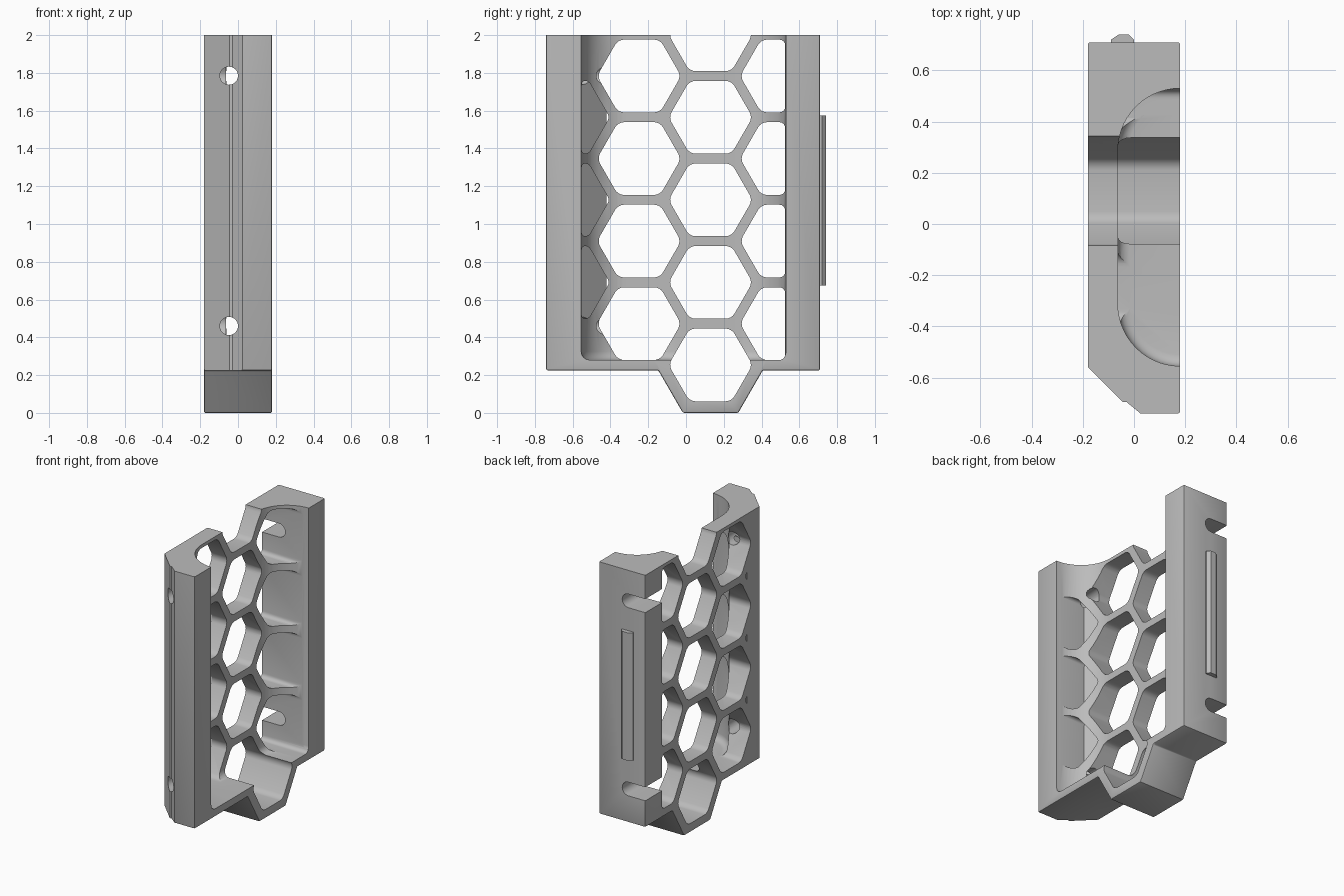
import bpy, bmesh, math
from mathutils import Vector

if "Cube" in bpy.data.objects:
    bpy.data.objects.remove(bpy.data.objects["Cube"])

grey = bpy.data.materials.new("plain grey")
grey.use_nodes = True
COLOUR = (0.5, 0.5, 0.5, 1)
grey.diffuse_color = COLOUR
grey.node_tree.nodes["Principled BSDF"].inputs["Base Color"].default_value = COLOUR

HALF = 0.18            # half thickness of the panel
PITCH = 0.437          # vertical hexagon spacing
HOLE = 0.1925          # half height of a hexagonal hole
COLUMN = PITCH * math.cos(math.pi / 6)
MID_Y, MID_Z = 0.13, 0.254


def prism(points, axis, low, high):
    """Extrude a 2D outline: (y, z) along x, (x, z) along y or (x, y) along z."""
    place = {"x": lambda a, b, t: (t, a, b),
             "y": lambda a, b, t: (a, t, b),
             "z": lambda a, b, t: (a, b, t)}[axis]
    bm = bmesh.new()
    face = bm.faces.new([bm.verts.new(place(a, b, low)) for a, b in points])
    new = bmesh.ops.extrude_face_region(bm, geom=[face])["geom"]
    shift = Vector(place(0, 0, high - low))
    bmesh.ops.translate(bm, vec=shift, verts=[v for v in new if isinstance(v, bmesh.types.BMVert)])
    bmesh.ops.recalc_face_normals(bm, faces=bm.faces)
    return bm


def finish(bm, name):
    bmesh.ops.recalc_face_normals(bm, faces=bm.faces)
    mesh = bpy.data.meshes.new(name)
    bm.to_mesh(mesh)
    bm.free()
    mesh.materials.append(grey)
    obj = bpy.data.objects.new(name, mesh)
    bpy.context.collection.objects.link(obj)
    return obj


def clip(bm, point, normal):
    """Remove everything on the normal's side and close the cut."""
    geom = bm.verts[:] + bm.edges[:] + bm.faces[:]
    bmesh.ops.bisect_plane(bm, geom=geom, plane_co=point, plane_no=normal, clear_outer=True)
    bmesh.ops.holes_fill(bm, edges=[e for e in bm.edges if e.is_boundary])


def bevel(bm, edges, width, segments):
    bmesh.ops.bevel(bm, geom=edges, offset=width, segments=segments,
                    profile=0.5, affect="EDGES", clamp_overlap=True)


def hexagon(y, z, half_height):
    r = half_height / math.cos(math.pi / 6)
    return [(y + r * math.cos(math.radians(a)), z + r * math.sin(math.radians(a)))
            for a in range(0, 360, 60)]


def arc(cx, cy, r, start, end, steps=14):
    return [(cx + r * math.cos(math.radians(start + (end - start) * i / steps)),
             cy + r * math.sin(math.radians(start + (end - start) * i / steps)))
            for i in range(steps + 1)]


def cut(target, bm):
    cutter = finish(bm, "cutter")
    cutter.hide_render = True
    mod = target.modifiers.new("cut", "BOOLEAN")
    mod.operation, mod.solver, mod.object = "DIFFERENCE", "EXACT", cutter
    bpy.context.view_layer.objects.active = target
    bpy.ops.object.modifier_apply(modifier=mod.name)
    bpy.data.objects.remove(cutter)


# Body outline with the half hexagon bulging below the lower edge
BASE = 0.225
bulge = hexagon(MID_Y, MID_Z, MID_Z)
slope = (MID_Z - BASE) / math.tan(math.radians(60))
outline = [(-0.74, 2), (-0.74, BASE), (bulge[3][0] + slope, BASE), bulge[4], bulge[5],
           (bulge[0][0] - slope, BASE), (0.71, BASE), (0.71, 2)]
bm = prism(outline, "x", -HALF, HALF)
bevel(bm, [e for e in bm.edges if min(v.co.z for v in e.verts) < 1.99], 0.008, 2)
body = finish(bm, "honeycomb_panel")

# Sloped front corner with a small step
cut(body, prism([(-0.3, -0.44), (-0.045, -0.695), (-0.03, -0.695), (0.025, -0.74),
                 (0.025, -0.9), (-0.3, -0.9)], "z", -0.5, 2.5))

# Trough with rounded side walls and a rounded floor
trough = ([(0.5, -0.555)] + arc(0.18, -0.312, 0.243, 270, 180)
          + arc(0.18, 0.287, 0.243, 180, 90) + [(0.5, 0.53)])
bm = prism(trough, "z", 0.28, 2.4)
bevel(bm, [e for e in bm.edges if all(v.co.z < 0.3 for v in e.verts)], 0.045, 4)
cut(body, bm)

# Honeycomb: the outermost front column stays blind behind the sloped corner
for column in (-2, -1, 0, 1):
    for row in range(5):
        y = MID_Y + column * COLUMN
        z = MID_Z + (row + 0.5 * (column % 2)) * PITCH
        if z > 2.1 or (column == -2 and row in (0, 4)):
            continue
        bm = prism(hexagon(y, z, HOLE), "x", -0.4, 0.4)
        if column == 1:
            clip(bm, (0, 0.525, 0), (0, 1, 0))
        if column == -2:
            clip(bm, (0, -0.552, 0), (0, -1, 0))
        along = [e for e in bm.edges if abs(e.verts[0].co.x - e.verts[1].co.x) > 0.5]
        bevel(bm, along, 0.03, 4)
        if column == -2:
            clip(bm, (0, -0.6, 0), (-1, -1, 0))
        cut(body, bm)

# Round front holes and open-sided back slots
for z in (0.46, 1.785):
    cut(body, prism(arc(-0.048, z, 0.048, 0, 345, 23), "y", -0.9, -0.3))
    slot = arc(-0.048, z, 0.048, -90, 90, 12) + [(-0.4, z + 0.048), (-0.4, z - 0.048)]
    cut(body, prism(slot, "y", 0.4, 0.9))

# Locating rail on the back
rail = finish(prism([(-0.09, 0.70), (-0.09, 0.72), (-0.06, 0.74), (-0.02, 0.74),
                     (0, 0.72), (0, 0.70)], "z", 0.675, 1.575), "back_rail")

# Smooth the curves, keep the corners sharp
bpy.ops.object.select_all(action="DESELECT")
for obj in (body, rail):
    obj.select_set(True)
bpy.context.view_layer.objects.active = body
bpy.ops.object.shade_smooth_by_angle(angle=math.radians(30))
